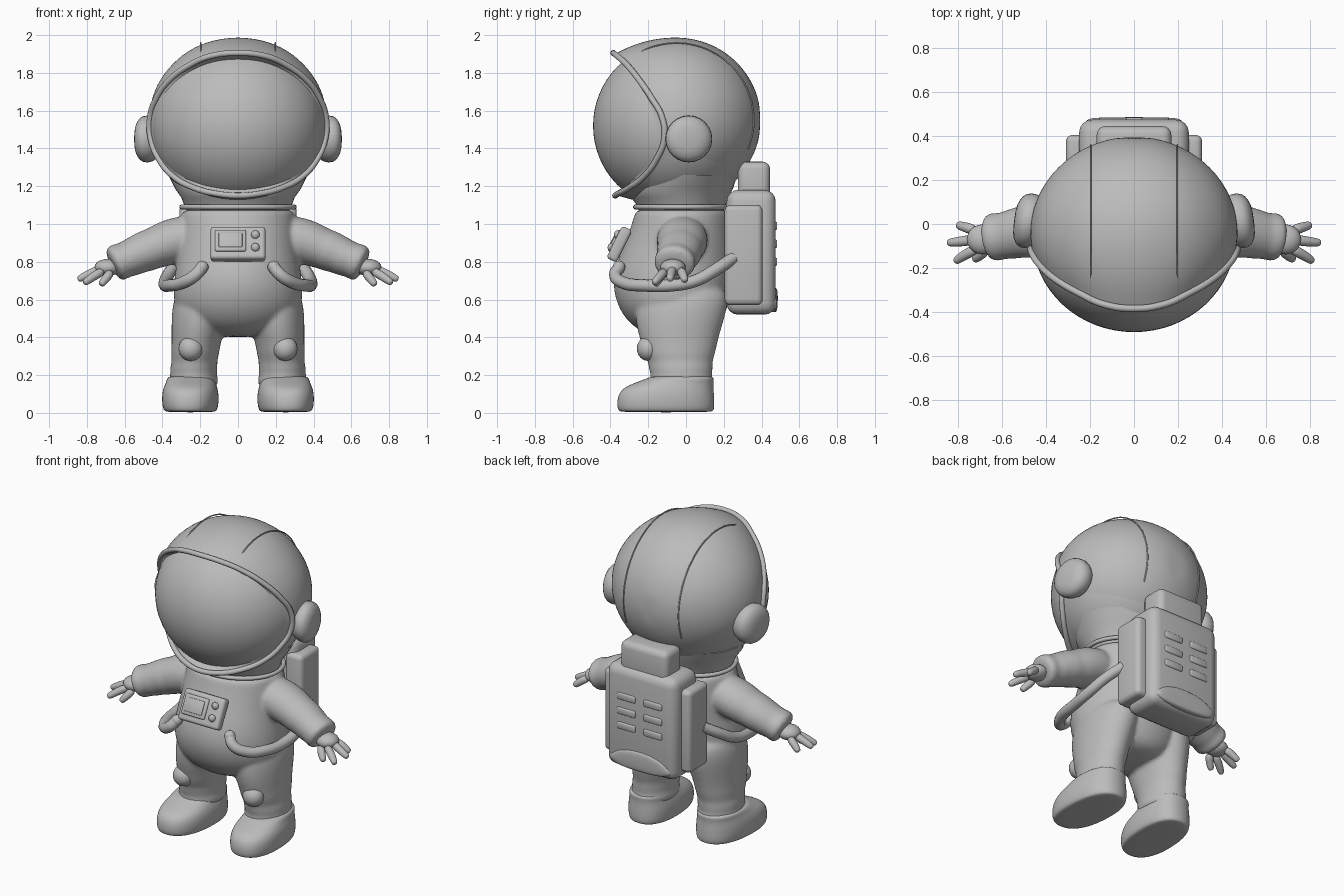
import bpy, bmesh, math
from mathutils import Vector, Euler

if "Cube" in bpy.data.objects:
    bpy.data.objects.remove(bpy.data.objects["Cube"])

GREY = bpy.data.materials.new("suit grey")
GREY.diffuse_color = (0.5, 0.5, 0.5, 1)
GREY.use_nodes = True
GREY.node_tree.nodes["Principled BSDF"].inputs["Base Color"].default_value = GREY.diffuse_color
PI = math.pi


def finish(ob, subsurf=0):
    ob.data.materials.append(GREY)
    if subsurf:
        ob.modifiers.new("subsurf", 'SUBSURF').levels = subsurf
        ob.modifiers["subsurf"].render_levels = subsurf
    if ob.type == 'MESH':
        for p in ob.data.polygons:
            p.use_smooth = True
    return ob


def add_loft(bm, rings, cap=True):
    loops = [[bm.verts.new(p) for p in r] for r in rings]
    n = len(loops[0])
    for a, b in zip(loops, loops[1:]):
        for i in range(n):
            bm.faces.new((a[i], a[(i + 1) % n], b[(i + 1) % n], b[i]))
    if cap:
        bm.faces.new(loops[0][::-1])
        bm.faces.new(loops[-1])


def make(name, bm, subsurf=0):
    bmesh.ops.recalc_face_normals(bm, faces=bm.faces)
    me = bpy.data.meshes.new(name)
    bm.to_mesh(me)
    bm.free()
    ob = bpy.data.objects.new(name, me)
    bpy.context.collection.objects.link(ob)
    return finish(ob, subsurf)


def oval(x, z, rx, yf, yb, n=24, power=1.0):
    """Horizontal ring from front yf to back yb."""
    f = lambda v: math.copysign(abs(v) ** power, v)
    return [Vector((x + rx * f(math.cos(2 * PI * i / n)),
                    (yf + yb) / 2 + (yb - yf) / 2 * f(math.sin(2 * PI * i / n)), z)) for i in range(n)]


def tube_rings(pts, radii, n=12, flat=1.0):
    pts = [Vector(p) for p in pts]
    rings = []
    for i, (p, r) in enumerate(zip(pts, radii)):
        t = (pts[min(i + 1, len(pts) - 1)] - pts[max(i - 1, 0)]).normalized()
        u = t.cross(Vector((0, 1, 0))).normalized()
        v = t.cross(u)
        rings.append([p + u * r * math.cos(2 * PI * k / n) + v * r * flat * math.sin(2 * PI * k / n)
                      for k in range(n)])
    return rings


def curve(name, pts, r, closed=False):
    cu = bpy.data.curves.new(name, 'CURVE')
    cu.dimensions = '3D'
    cu.bevel_depth, cu.bevel_resolution, cu.resolution_u = r, 3, 8
    cu.use_fill_caps = True
    sp = cu.splines.new('BEZIER')
    sp.bezier_points.add(len(pts) - 1)
    for b, p in zip(sp.bezier_points, pts):
        b.co = p
        b.handle_left_type = b.handle_right_type = 'AUTO'
    sp.use_cyclic_u = closed
    ob = bpy.data.objects.new(name, cu)
    bpy.context.collection.objects.link(ob)
    return finish(ob)


def ball(name, loc, rad, seg=48):
    bm = bmesh.new()
    bmesh.ops.create_uvsphere(bm, u_segments=seg, v_segments=seg // 2, radius=1)
    for v in bm.verts:
        v.co = Vector(loc) + Vector([a * b for a, b in zip(v.co, rad)])
    return make(name, bm)


def box(name, loc, size, bevel, rot=(0, 0, 0), seg=4):
    bm = bmesh.new()
    bmesh.ops.create_cube(bm, size=1)
    for v in bm.verts:
        v.co = Vector([a * b for a, b in zip(v.co, size)])
    bmesh.ops.bevel(bm, geom=bm.edges[:], offset=bevel, segments=seg, profile=0.5, affect='EDGES')
    ob = make(name, bm)
    ob.location, ob.rotation_euler = loc, rot
    return ob


# Suit: torso, legs and sleeves fused into one soft skin
bm = bmesh.new()
torso = [(.40, .13, -.16, .10), (.44, .24, -.26, .17), (.50, .31, -.325, .20), (.58, .345, -.37, .23),
         (.68, .345, -.392, .25), (.78, .33, -.375, .25), (.88, .315, -.335, .25), (.98, .31, -.295, .24),
         (1.05, .30, -.275, .23), (1.09, .29, -.26, .21)]
add_loft(bm, [oval(0, z, rx, f, b) for z, rx, f, b in torso])
leg = [(.12, .235, .12, -.17, .13), (.17, .235, .135, -.20, .15), (.20, .235, .122, -.185, .135),
       (.235, .235, .128, -.20, .145), (.27, .23, .120, -.20, .14), (.31, .228, .128, -.225, .155),
       (.36, .222, .130, -.235, .165), (.42, .215, .138, -.255, .18), (.50, .205, .148, -.27, .205),
       (.60, .19, .155, -.27, .23), (.68, .18, .12, -.2, .2)]
arm_pts = [(.18, -.02, .94), (.28, -.02, .925), (.36, -.02, .905), (.41, -.025, .885), (.45, -.03, .87),
           (.49, -.035, .855), (.53, -.04, .84), (.57, -.05, .82), (.60, -.055, .81), (.64, -.06, .795),
           (.67, -.065, .78)]
arm_r = [.10, .125, .122, .118, .110, .112, .104, .102, .094, .104, .088]
for s in (-1, 1):
    add_loft(bm, [oval(s * x, z, rx, f, b) for z, x, rx, f, b in leg])
    add_loft(bm, tube_rings([(s * x, y, z) for x, y, z in arm_pts], arm_r, 16, 1.12))
suit = make("suit", bm, 2)
m = suit.modifiers.new("fuse", 'REMESH')
m.mode, m.voxel_size, m.use_smooth_shade = 'VOXEL', .012, True
m = suit.modifiers.new("soften", 'SMOOTH')
m.factor, m.iterations = .5, 5

# Boots, knee pads, hands and hoses
boot = [(.003, .125, -.345, .135), (.012, .142, -.362, .15), (.05, .150, -.368, .153), (.10, .150, -.36, .15),
        (.135, .142, -.33, .147), (.16, .132, -.27, .147), (.18, .128, -.215, .15), (.20, .115, -.17, .14)]
hose = [(.19, -.355, .77), (.225, -.375, .73), (.29, -.335, .69), (.36, -.22, .675), (.385, -.08, .675),
        (.385, .05, .70), (.35, .16, .76), (.29, .25, .82)]
digits = [[(.72, -.03, .76), (.765, -.015, .73), (.80, -.005, .70)],
          [(.72, -.07, .765), (.79, -.08, .735), (.842, -.085, .708)],
          [(.71, -.11, .755), (.77, -.14, .72), (.81, -.168, .69)],
          [(.67, -.11, .75), (.70, -.145, .71), (.725, -.16, .68)]]
for s, side in ((-1, "left"), (1, "right")):
    bm = bmesh.new()
    rings = [oval(s * .255, z, rx, f, b, 24, .85) for z, rx, f, b in boot]
    for r in rings:
        for p in r:  # toes turn slightly outward
            p.x += s * (-.05 * p.y - .008)
    add_loft(bm, rings)
    make(side + "_boot", bm, 2)
    ball(side + "_knee_pad", (s * .25, -.20, .34), (.065, .06, .065), 24)
    ball(side + "_palm", (s * .69, -.07, .77), (.07, .068, .045), 24)
    bm = bmesh.new()
    for d in digits:
        pts = [(s * x, y, z) for x, y, z in d]
        tip = Vector(pts[2]) + (Vector(pts[2]) - Vector(pts[1])) * .12
        add_loft(bm, tube_rings(pts + [tip], [.028, .025, .021, .010], 8))
    make(side + "_fingers", bm, 2)
    curve(side + "_hose", [(s * x, y, z) for x, y, z in hose], .033)
    ball(side + "_hose_end", (s * .19, -.355, .772), (.034, .034, .034), 16)

# Neck collar
bm = bmesh.new()
add_loft(bm, [oval(0, z, rx, f, b, 48) for z, rx, f, b in
              [(1.07, .27, -.25, .20), (1.10, .285, -.26, .21), (1.14, .30, -.29, .225),
               (1.19, .335, -.32, .25), (1.26, .37, -.28, .27)]])
make("neck", bm)
curve("neck_ring", oval(0, 1.09, .298, -.268, .222, 24), .013, True)

# Helmet shell lofted from the face opening to the back
half = [(0, -.385, 1.905), (.14, -.365, 1.89), (.25, -.315, 1.845), (.36, -.25, 1.765), (.43, -.185, 1.67),
        (.467, -.125, 1.56), (.462, -.115, 1.45), (.42, -.155, 1.345), (.34, -.225, 1.25),
        (.23, -.305, 1.19), (.11, -.36, 1.16), (0, -.375, 1.15)]
rim = half + [(-x, y, z) for x, y, z in half[-2:0:-1]]
C, R = Vector((0, -.05, 1.55)), (.48, .448, .448)
unit = lambda p: Vector([(a - c) / r for a, c, r in zip(p, C, R)])
onto = lambda d: C + Vector([a * b for a, b in zip(d, R)])
back = Vector((0, 1, 0))
rings = []
for k in range(14):
    t = k / 14
    ring = []
    for p in rim:
        u = unit(p)
        length = 1 + (u.length - 1) * max(0, 1 - 3 * t) ** 2
        ring.append(onto(u.normalized().slerp(back, t) * length))
    rings.append(ring)
bm = bmesh.new()
add_loft(bm, rings, False)
bmesh.ops.contextual_create(bm, geom=[e for e in bm.edges if e.is_boundary and
                                      all(v.co.y > .2 for v in e.verts)])
make("helmet_shell", bm, 2)
curve("helmet_rim", rim, .016, True)

# Visor and the sloping lip that joins it to the rim
VC, VR = Vector((0, -.06, 1.52)), (.462, .432, .44)
ball("visor", VC, VR, 64)
inner = []
for p in rim:
    q = Vector((p[0] * .95, 0, 1.53 + (p[2] - 1.53) * .92))
    k = 1 - (q.x / VR[0]) ** 2 - ((q.z - VC.z) / VR[2]) ** 2
    q.y = VC.y - VR[1] * math.sqrt(max(k, .01)) - .002
    inner.append(q)
bm = bmesh.new()
add_loft(bm, [[Vector(p) for p in rim], inner], False)
make("visor_lip", bm, 2)

# Helmet seams and ear pads
for s, side in ((-1, "left"), (1, "right")):
    seam = []
    for i in range(12):
        a = math.radians(132 - i * 14)
        w = math.sqrt(1 - .41 ** 2)
        seam.append(onto(Vector((s * .41, w * math.cos(a), w * math.sin(a)))))
    curve(side + "_helmet_seam", seam, .004)
    bm = bmesh.new()
    prof = [(.41, .10), (.455, .13), (.505, .132), (.53, .105), (.547, .06)]
    add_loft(bm, [[Vector((s * (x - .12 * r * math.sin(2 * PI * i / 12)), .015 + r * math.sin(2 * PI * i / 12),
                           1.45 + r * math.cos(2 * PI * i / 12))) for i in range(12)] for x, r in prof])
    make(side + "_ear_pad", bm, 1)

# Chest panel with screen and knobs
tilt = Euler((-.46, 0, 0))
on_panel = lambda x, y, z: Vector((0, -.353, .893)) + tilt.to_matrix() @ Vector((x, y, z))
box("chest_panel", on_panel(0, 0, 0), (.29, .06, .19), .018, tilt)
box("screen_frame", on_panel(-.04, -.031, .005), (.165, .02, .125), .008, tilt, 2)
box("screen", on_panel(-.04, -.041, .005), (.125, .01, .085), .004, tilt, 2)
for z in (.04, -.035):
    ball("panel_knob", on_panel(.092, -.032, z), (.023, .018, .023), 16)

# Backpack with side pods, top block, vents and lower pocket
box("backpack", (0, .345, .85), (.50, .26, .66), .06)
box("backpack_top", (0, .36, 1.22), (.34, .17, .22), .04)
for s, side in ((-1, "left"), (1, "right")):
    box(side + "_backpack_pod", (s * .25, .305, .835), (.12, .20, .53), .03)
    for i in range(3):
        box(side + "_vent", (s * .095, .473, .80 + i * .095), (.13, .02, .045), .009, seg=2)
bm = bmesh.new()
add_loft(bm, [[Vector((w * x, y, .53 + h * z)) for x, z in
               [(-.23, 0), (.23, 0), (.23, .07), (.16, .115), (.08, .135), (0, .14), (-.08, .135),
                (-.16, .115), (-.23, .07)]] for y, w, h in [(.36, 1, 1), (.47, 1, 1), (.487, .92, .9)]])
make("lower_pocket", bm, 2)

bpy.ops.object.select_all(action='DESELECT')
for ob in bpy.data.objects:
    if ob.type == 'MESH' and not ob.modifiers:
        ob.select_set(True)
        bpy.context.view_layer.objects.active = ob
bpy.ops.object.shade_smooth_by_angle(angle=math.radians(50))
